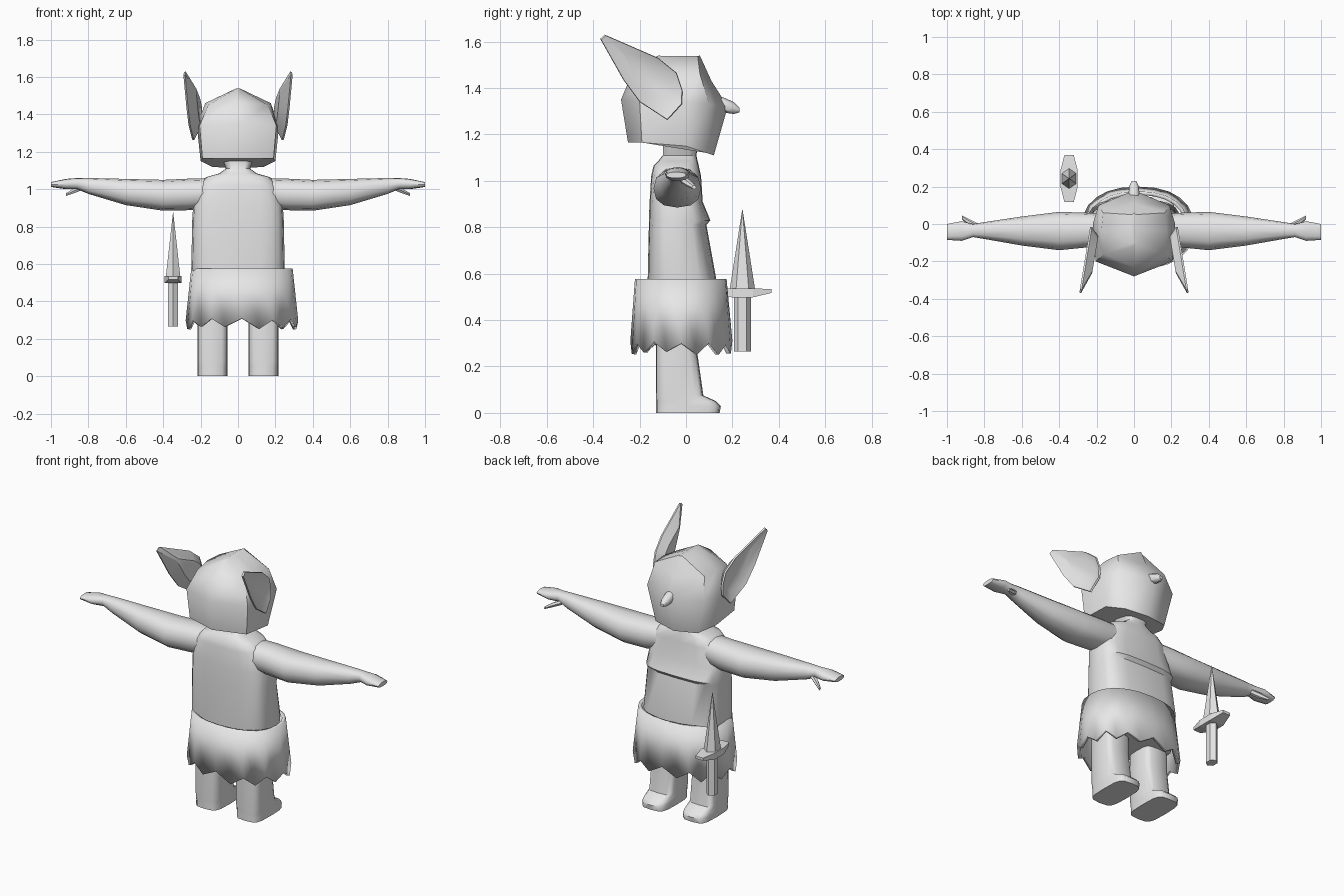
import bpy, bmesh, math, random

random.seed(4)
mat = bpy.data.materials.new("plain_grey")
mat.diffuse_color = (0.8, 0.8, 0.8, 1)


def loft(name, rings, cap=True, angle=45, mirror=False):
    """Skin a list of equal-length closed rings."""
    bm = bmesh.new()
    rows = [[bm.verts.new(p) for p in r] for r in rings]
    n = len(rows[0])
    for a, b in zip(rows, rows[1:]):
        for i in range(n):
            j = (i + 1) % n
            bm.faces.new((a[i], a[j], b[j], b[i]))
    if cap:
        bm.faces.new(rows[0])
        bm.faces.new(rows[-1])
    bmesh.ops.remove_doubles(bm, verts=bm.verts, dist=0.0005)
    bmesh.ops.recalc_face_normals(bm, faces=bm.faces)
    me = bpy.data.meshes.new(name)
    bm.to_mesh(me)
    bm.free()
    me.materials.append(mat)
    me.shade_smooth()
    me.set_sharp_from_angle(angle=math.radians(angle))
    ob = bpy.data.objects.new(name, me)
    bpy.context.collection.objects.link(ob)
    if mirror:
        ob.modifiers.new("mirror", "MIRROR")
    return ob


def oval(u0, u1, v0, v1, n=16, p=2.0):
    """Superellipse filling a rectangle; a high p gives squarer corners."""
    pts = []
    for i in range(n):
        a = 2 * math.pi * i / n
        c, s = math.cos(a), math.sin(a)
        u = math.copysign(abs(c) ** (2 / p), c)
        v = math.copysign(abs(s) ** (2 / p), s)
        pts.append(((u0 + u1) / 2 + u * (u1 - u0) / 2,
                    (v0 + v1) / 2 + v * (v1 - v0) / 2))
    return pts


# Torso and neck: height, half width, back, front
body = [(0.36, 0.22, -0.15, 0.12), (0.58, 0.25, -0.165, 0.13),
        (0.81, 0.245, -0.16, 0.088), (0.83, 0.245, -0.16, 0.105),
        (0.91, 0.24, -0.157, 0.072), (1.02, 0.21, -0.15, 0.065),
        (1.065, 0.17, -0.14, 0.055), (1.085, 0.10, -0.12, 0.05),
        (1.11, 0.065, -0.10, 0.045), (1.15, 0.08, -0.10, 0.05)]
loft("torso", [[(x, y, z) for x, y in oval(-h, h, b, f, 20, 3.4)]
               for z, h, b, f in body])

# Arms: distance out, back, front, underside, top
arm = [(0.12, -0.13, 0.05, 0.91, 1.06), (0.25, -0.125, 0.06, 0.888, 1.057),
       (0.40, -0.14, 0.065, 0.885, 1.05), (0.60, -0.115, 0.04, 0.915, 1.055),
       (0.80, -0.08, 0.01, 0.975, 1.06), (0.86, -0.07, 0.0, 1.0, 1.06),
       (0.92, -0.09, 0.015, 1.0, 1.055), (1.0, -0.085, 0.0, 1.012, 1.038)]
loft("arm", [[(x, y, z) for y, z in oval(*r, 12, 2.4)] for x, *r in arm],
     mirror=True)

# Thumbs
thumb = [(0.83, -0.035, 0.0, 0.995, 1.025), (0.88, -0.01, 0.025, 0.975, 1.005),
         (0.92, 0.025, 0.045, 0.963, 0.98)]
loft("thumb", [[(x, y, z) for y, z in oval(*r, 6)] for x, *r in thumb],
     mirror=True)

# Legs with feet: height, front
leg = [(0, 0.145), (0.03, 0.15), (0.05, 0.13), (0.075, 0.075),
       (0.25, 0.05), (0.45, 0.045)]
loft("leg", [[(x, y, z) for x, y in oval(0.055, 0.217, -0.13, f, 16, 4)]
             for z, f in leg], mirror=True)

# Ragged skirt
top = [(x, y, 0.577) for x, y in oval(-0.25, 0.292, -0.22, 0.175, 24, 2.3)]
hem = [(x, y, (0.255 if i % 2 else 0.30) + random.uniform(-0.005, 0.012))
       for i, (x, y) in enumerate(oval(-0.28, 0.322, -0.24, 0.2, 24, 2.3))]
skirt = loft("skirt", [top, hem], cap=False, angle=12)
solid = skirt.modifiers.new("thickness", "SOLIDIFY")
solid.thickness = 0.02
solid.offset = -1

# Head: each ring runs back centre, back corner, side, front corner, front centre
half_rings = [
    [(0, -0.25, 1.165), (0.19, -0.19, 1.165), (0.20, 0, 1.15), (0.14, 0.09, 1.12), (0, 0.12, 1.11)],
    [(0, -0.28, 1.35), (0.205, -0.20, 1.34), (0.22, 0, 1.34), (0.19, 0.10, 1.33), (0, 0.18, 1.32)],
    [(0, -0.23, 1.47), (0.16, -0.16, 1.45), (0.175, -0.04, 1.46), (0.165, 0.06, 1.46), (0, 0.11, 1.43)],
    [(0, -0.12, 1.54), (0.01, -0.10, 1.538), (0.012, -0.03, 1.538), (0.01, 0.05, 1.538), (0, 0.06, 1.54)],
]
loft("head", [h + [(-x, y, z) for x, y, z in h[-2:0:-1]] for h in half_rings],
     angle=50)

# Hooked nose
nose = [(0.11, 0.03, 1.31, 1.365), (0.16, 0.03, 1.295, 1.36),
        (0.205, 0.025, 1.288, 1.34), (0.23, 0.012, 1.295, 1.315)]
loft("nose", [[(x, y, z) for x, z in oval(-h, h, a, b, 8)]
              for y, h, a, b in nose])

# Pointed ears: rim with a hollow outer face
rim = [(-0.08, 1.262), (-0.018, 1.33), (-0.015, 1.39), (-0.04, 1.465),
       (-0.12, 1.53), (-0.35, 1.63), (-0.37, 1.612), (-0.27, 1.435),
       (-0.20, 1.34)]


def ear_ring(scale, shift):
    return [(0.23 - 0.165 * y * scale + shift, -0.13 + (y + 0.13) * scale,
             1.42 + (z - 1.42) * scale) for y, z in rim]


loft("ear", [ear_ring(0.55, -0.04), ear_ring(1, -0.008), ear_ring(0.98, 0.002),
             ear_ring(0.6, -0.012)], angle=35, mirror=True)

# Dagger: grip, crossguard and blade
DX, DY = -0.347, 0.243


def upright(z, hx, hy, n):
    return [(DX + x, DY + y, z) for y, x in oval(-hy, hy, -hx, hx, n)]


loft("dagger_grip", [upright(0.265, 0.03, 0.037, 6),
                     upright(0.51, 0.03, 0.037, 6)], angle=20)
guard = [(-0.125, 0.025, 0.517, 0.533), (-0.045, 0.046, 0.498, 0.537),
         (0.045, 0.046, 0.498, 0.537), (0.125, 0.025, 0.517, 0.533)]
loft("dagger_guard", [[(DX - h, DY + y, a), (DX + h, DY + y, a),
                       (DX + h, DY + y, b), (DX - h, DY + y, b)]
                      for y, h, a, b in guard], angle=10)
loft("dagger_blade", [upright(0.53, 0.045, 0.055, 6),
                      upright(0.875, 0.001, 0.001, 6)], angle=20)
